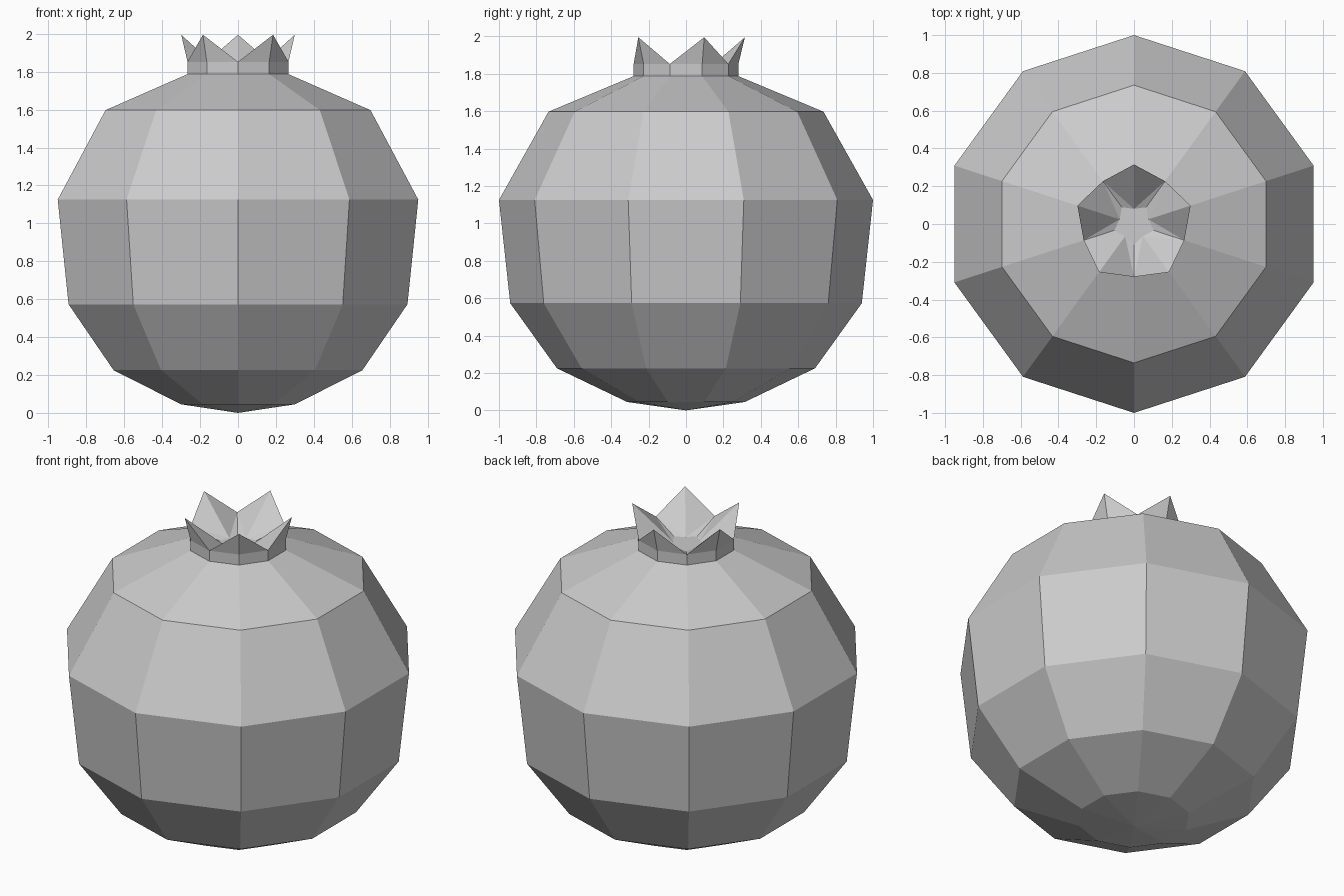
import bpy
import bmesh
from math import cos, sin, pi

cube = bpy.data.objects.get("Cube")
if cube:
    bpy.data.objects.remove(cube, do_unlink=True)

SIDES = 10

# Single plain grey for the whole fruit
grey = bpy.data.materials.new("plain grey")
grey.use_nodes = True
colour = (0.6, 0.6, 0.6, 1)
grey.diffuse_color = colour
grey.node_tree.nodes["Principled BSDF"].inputs["Base Color"].default_value = colour


def ring(bm, tip, valley=None):
    """Ring of ten points; even ones follow tip (r, z), odd ones follow valley."""
    verts = []
    for i in range(SIDES):
        r, z = tip if i % 2 == 0 or valley is None else valley
        a = pi / 2 + i * 2 * pi / SIDES
        verts.append(bm.verts.new((r * cos(a), r * sin(a), z)))
    return verts


def bridge(bm, low, high):
    for i in range(SIDES):
        j = (i + 1) % SIDES
        bm.faces.new((low[i], low[j], high[j], high[i]))


def finish(bm, name):
    bmesh.ops.recalc_face_normals(bm, faces=bm.faces)
    mesh = bpy.data.meshes.new(name)
    bm.to_mesh(mesh)
    bm.free()
    mesh.materials.append(grey)
    obj = bpy.data.objects.new(name, mesh)
    bpy.context.collection.objects.link(obj)


# Fruit body: ten-sided lathe closed by a shallow point underneath
profile = [(0.315, 0.045), (0.69, 0.225), (0.94, 0.573),
           (1.0, 1.125), (0.735, 1.597), (0.28, 1.787)]
bm = bmesh.new()
rings = [ring(bm, p) for p in profile]
for low, high in zip(rings, rings[1:]):
    bridge(bm, low, high)
bottom = bm.verts.new((0, 0, 0))
for i in range(SIDES):
    bm.faces.new((bottom, rings[0][(i + 1) % SIDES], rings[0][i]))
bm.faces.new(rings[-1])
finish(bm, "fruit_body")

# Crown: short collar, five flared points, and a sloped inside down to a floor
bm = bmesh.new()
base = ring(bm, (0.28, 1.787))
collar = ring(bm, (0.28, 1.852))
floor = ring(bm, (0.08, 1.792), (0.11, 1.792))
bridge(bm, base, collar)
for i in range(0, SIDES, 2):
    a = pi / 2 + i * 2 * pi / SIDES
    tip = bm.verts.new((0.315 * cos(a), 0.315 * sin(a), 1.995))
    for j in ((i - 1) % SIDES, (i + 1) % SIDES):
        bm.faces.new((collar[i], collar[j], tip))
        bm.faces.new((tip, collar[j], floor[i]))
        bm.faces.new((collar[j], floor[j], floor[i]))
bm.faces.new(floor)
finish(bm, "crown")
